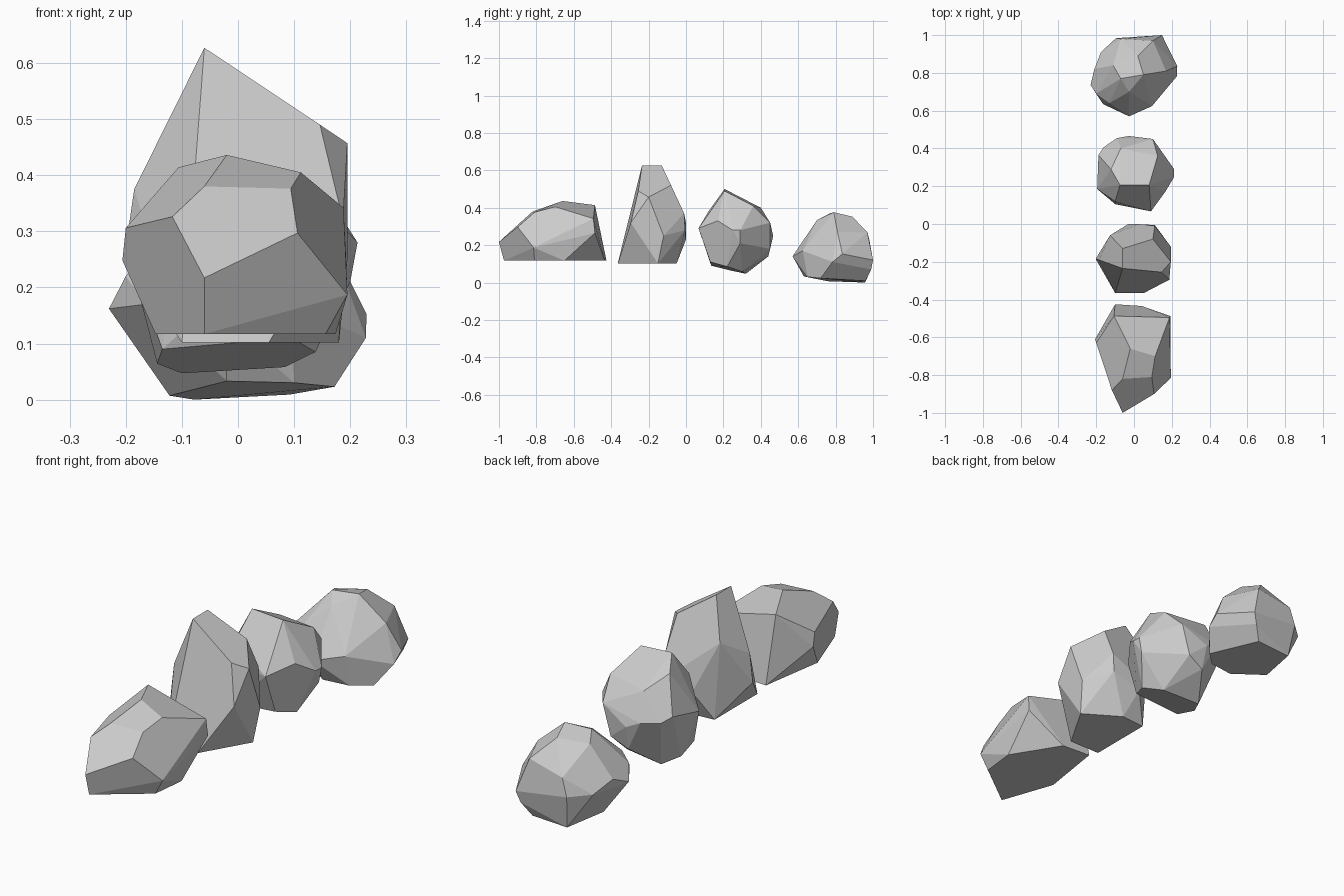
import bpy
import bmesh
import math


def make_stone(name, corners):
    """Wrap a tight faceted skin around a few corner points."""
    bm = bmesh.new()
    for c in corners:
        bm.verts.new(c)
    hull = bmesh.ops.convex_hull(bm, input=bm.verts)
    loose = set(hull["geom_interior"]) | set(hull["geom_unused"])
    bmesh.ops.delete(bm, geom=[v for v in loose if isinstance(v, bmesh.types.BMVert)],
                     context='VERTS')
    # merge nearly flat triangles into broad facets
    bmesh.ops.dissolve_limit(bm, angle_limit=math.radians(9),
                             verts=bm.verts, edges=bm.edges)
    bmesh.ops.recalc_face_normals(bm, faces=bm.faces)
    mesh = bpy.data.meshes.new(name)
    bm.to_mesh(mesh)
    bm.free()
    obj = bpy.data.objects.new(name, mesh)
    bpy.context.collection.objects.link(obj)
    return obj


def level(z, *pts):
    """Corners lying on one flat horizontal cut."""
    return [(x, y, z) for x, y in pts]


# front stone: flat base, long sloping top
make_stone("front_stone", level(
    .117, (-.06, -.973), (.156, -.81), (.174, -.65), (.04, -.434),
    (-.10, -.425), (-.147, -.726)) + [
    (-.06, -1, .217), (.106, -.9, .297), (.195, -.815, .187),
    (.094, -.81, .376), (-.06, -.82, .38), (-.117, -.88, .326),
    (-.02, -.66, .436), (.112, -.70, .405), (-.106, -.487, .414),
    (.188, -.495, .342), (.192, -.487, .265),
    (-.2, -.63, .306), (-.206, -.61, .248)])

# tall stone: flat base, ridge-shaped peak
make_stone("tall_stone", level(
    .102, (.055, -.364), (-.1, -.365), (-.1, -.06), (.02, -.05), (.18, -.15)) + level(
    .627, (-.06, -.235), (-.06, -.13)) + [
    (.10, -.08, .52), (.146, -.255, .49), (.195, -.2, .457),
    (.187, -.295, .32), (.195, -.12, .25), (.11, -.01, .37),
    (.11, -.005, .28), (-.03, 0, .23), (.03, 0, .32),
    (-.127, -.06, .454), (-.147, -.22, .415), (-.185, -.19, .375),
    (-.203, -.185, .25)])

# round stone: tilted base
make_stone("round_stone", [
    (-.135, .135, .09), (.095, .13, .11), (.138, .22, .085),
    (.083, .3, .058), (-.1, .32, .047), (-.144, .24, .064),
    (-.074, .206, .5), (.08, .206, .49), (.125, .36, .41),
    (-.07, .40, .40), (-.122, .29, .45), (-.1, .12, .38),
    (.09, .067, .29), (-.1, .105, .29), (-.195, .185, .26),
    (.165, .17, .33), (.213, .25, .28), (.213, .29, .28),
    (.2, .29, .21), (.1, .45, .32), (.06, .45, .18),
    (-.02, .44, .14), (-.026, .466, .25), (-.09, .455, .28),
    (-.16, .407, .28), (-.188, .365, .3)])

# back stone: low and rounded, nearly flat base
make_stone("back_stone", [
    (.092, .96, .009), (-.078, .957, .0), (-.122, .76, .007),
    (-.02, .63, .033), (.1, .65, .03), (.172, .72, .023),
    (-.026, .57, .14), (.095, .624, .17), (-.164, .635, .17),
    (-.23, .735, .162), (-.21, .82, .2), (-.2, .69, .22),
    (-.175, .91, .155), (-.095, .984, .15), (.05, 1, .12),
    (.148, 1, .12), (.13, .99, .07), (.229, .836, .153),
    (.228, .783, .11), (.17, .81, .27), (-.13, .64, .24),
    (-.026, .70, .334), (.05, .79, .376), (-.07, .77, .37),
    (-.11, .84, .34), (.02, .89, .352), (.1, .97, .268),
    (-.07, .98, .23)])
